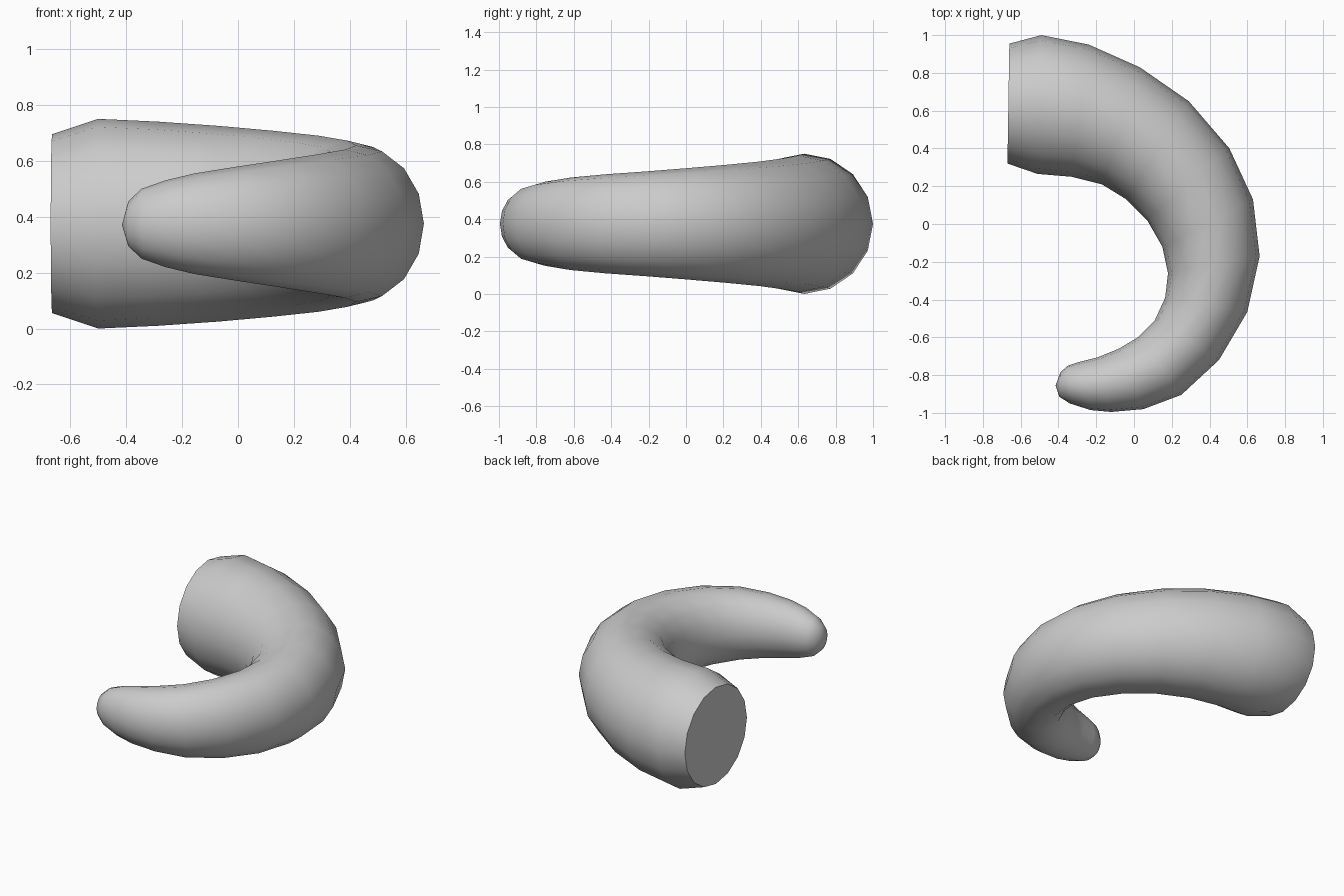
import bpy, bmesh, math
from mathutils import Vector

if "Cube" in bpy.data.objects:
    bpy.data.objects.remove(bpy.data.objects["Cube"])

SIDES = 16
MID_Z = 0.375

# Per ring: outer x, outer y, inner x, inner y (seen from above), height
rings = [
    (-.66, .955, -.67, .32, .64), (-.49, 1.0, -.51, .265, .75),
    (-.24, .95, -.33, .25, .73), (.03, .83, -.17, .21, .70),
    (.29, .65, -.04, .13, .665), (.505, .40, .07, .02, .63),
    (.63, .13, .15, -.12, .595), (.665, -.17, .18, -.26, .56),
    (.60, -.465, .165, -.39, .53), (.45, -.72, .11, -.51, .495),
    (.25, -.905, .02, -.60, .45), (.05, -.98, -.08, -.66, .405),
    (-.12, -.995, -.19, -.705, .36), (-.23, -.985, -.29, -.73, .31),
    (-.34, -.95, -.35, -.75, .25), (-.395, -.915, -.39, -.785, .16),
]

# Tapered curved horn lofted through the elliptical rings
bm = bmesh.new()
loops = []
for ox, oy, ix, iy, h in rings:
    outer, inner = Vector((ox, oy, MID_Z)), Vector((ix, iy, MID_Z))
    centre, arm = (outer + inner) / 2, (outer - inner) / 2
    loop = []
    for k in range(SIDES):
        a = 2 * math.pi * k / SIDES
        loop.append(bm.verts.new(centre + arm * math.cos(a) + Vector((0, 0, h / 2 * math.sin(a)))))
    loops.append(loop)

for a, b in zip(loops, loops[1:]):
    for k in range(SIDES):
        n = (k + 1) % SIDES
        bm.faces.new((a[k], a[n], b[n], b[k]))

# Flat base and rounded tip
bm.faces.new(loops[0])
tip = bm.verts.new((-.415, -.855, MID_Z - .005))
for k in range(SIDES):
    bm.faces.new((loops[-1][k], loops[-1][(k + 1) % SIDES], tip))
bmesh.ops.recalc_face_normals(bm, faces=bm.faces)

mesh = bpy.data.meshes.new("curved_horn")
bm.to_mesh(mesh)
bm.free()
horn = bpy.data.objects.new("curved_horn", mesh)
bpy.context.collection.objects.link(horn)
bpy.context.view_layer.objects.active = horn
horn.select_set(True)
bpy.ops.object.shade_smooth_by_angle(angle=math.radians(50))
